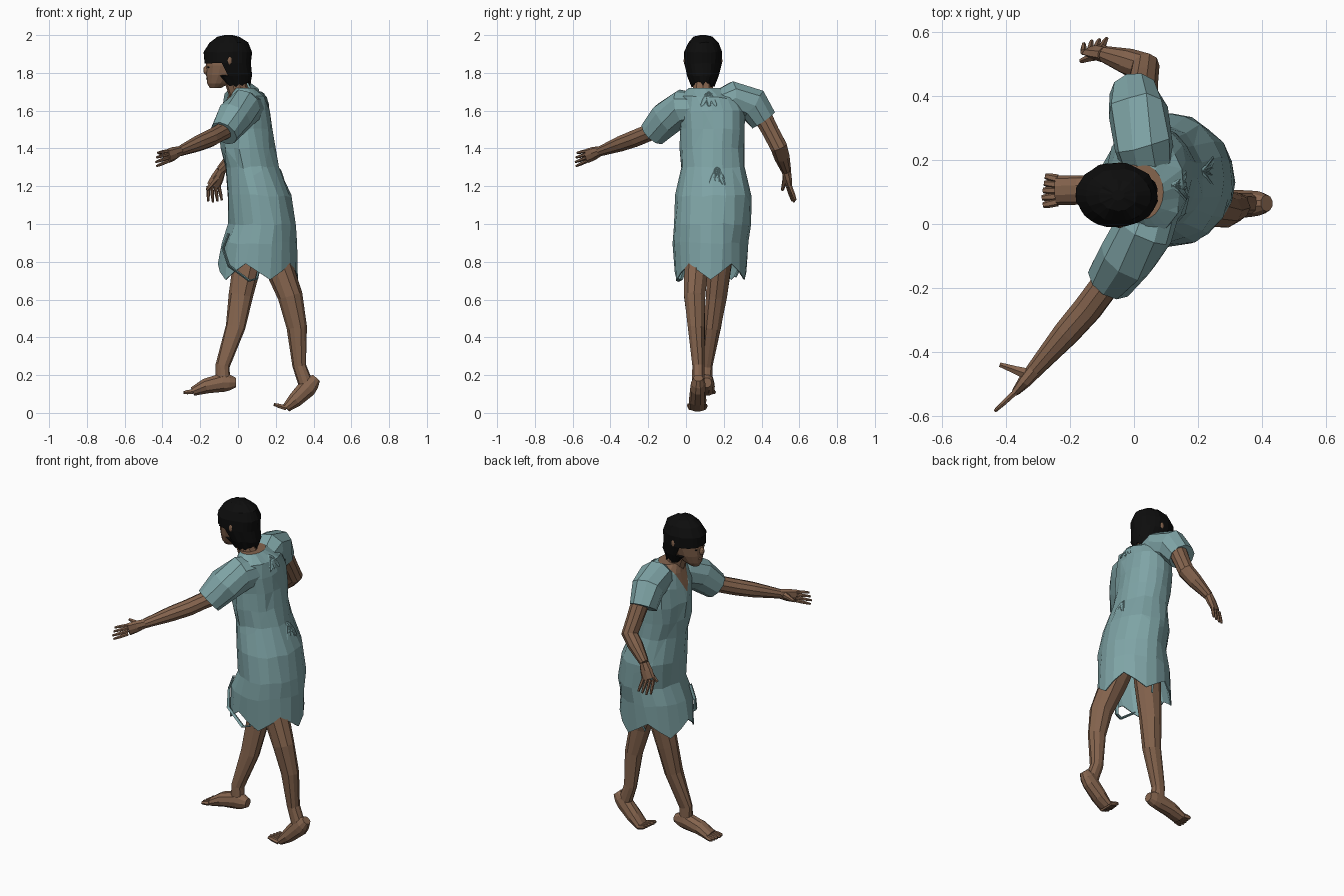
import bpy, bmesh, math, random
from mathutils import Vector

random.seed(4)
if "Cube" in bpy.data.objects:
    bpy.data.objects.remove(bpy.data.objects["Cube"], do_unlink=True)

X, Y, Z = Vector((1, 0, 0)), Vector((0, 1, 0)), Vector((0, 0, 1))
head_y = .09


def material(name, *colour):
    mat = bpy.data.materials.new(name)
    mat.use_nodes = True
    mat.diffuse_color = (*colour, 1)
    mat.node_tree.nodes["Principled BSDF"].inputs["Base Color"].default_value = (*colour, 1)
    return mat


skin = material("brown skin", .235, .128, .076)
cloth = material("pale teal cloth", .21, .37, .38)
black = material("black hair", .004, .004, .004)


def finish(name, bm, mat):
    mesh = bpy.data.meshes.new(name)
    bm.to_mesh(mesh)
    bm.free()
    mesh.materials.append(mat)
    obj = bpy.data.objects.new(name, mesh)
    bpy.context.collection.objects.link(obj)
    return obj


def loft(name, mat, path, widths, depths=None, ratio=1, side=X, sides=10,
         upright=False, jitter=0, open_base=False, shape=None):
    """Skin elliptical rings along a path; side is the direction of the widths."""
    bm = bmesh.new()
    path = [Vector(p) for p in path]
    depths = depths or [w * ratio for w in widths]
    last = len(path) - 1
    rings = []
    for i, (centre, width, depth) in enumerate(zip(path, widths, depths)):
        tangent = Z if upright else (path[min(i + 1, last)] - path[max(i - 1, 0)]).normalized()
        a = (side - tangent * side.dot(tangent)).normalized()
        b = tangent.cross(a)
        wobble = jitter if 0 < i < last else 0
        ring = []
        for k in range(sides):
            t = math.tau * k / sides
            noise = Vector([random.uniform(-wobble, wobble) for axis in "xyz"])
            ring.append(bm.verts.new(centre + a * width * math.cos(t) + b * depth * math.sin(t) + noise))
        rings.append(ring)
    for low, high in zip(rings, rings[1:]):
        for k in range(sides):
            j = (k + 1) % sides
            bm.faces.new((low[k], low[j], high[j], high[k]))
    bm.faces.new(rings[-1])
    if not open_base:
        bm.faces.new(rings[0])
    bmesh.ops.recalc_face_normals(bm, faces=bm.faces)
    if shape:
        shape(bm, rings[0])
    return finish(name, bm, mat)


def bead(name, mat, centre, size):
    bm = bmesh.new()
    bmesh.ops.create_icosphere(bm, subdivisions=2, radius=1)
    bmesh.ops.scale(bm, vec=size, verts=bm.verts)
    bmesh.ops.translate(bm, vec=centre, verts=bm.verts)
    finish(name, bm, mat)


def thicken(obj, amount):
    mod = obj.modifiers.new("thickness", "SOLIDIFY")
    mod.thickness = amount


def fan(name, base, tip, spread, count, radius):
    """A fanned row of tapered fingers or toes."""
    for i in range(count):
        offset = spread * (i - (count - 1) / 2)
        start = base + offset
        end = start.lerp(tip + offset * 1.3, 1 - abs(i - 1) * .07)
        loft(f"{name}_{i + 1}", skin, [start, start.lerp(end, .6), end],
             [radius, radius * .9, radius * .6], side=spread, sides=6)


def arm(label, shoulder, elbow, wrist, knuckle, tip, thumb, spread):
    shoulder, elbow, wrist, knuckle, tip, thumb = map(Vector, (shoulder, elbow, wrist, knuckle, tip, thumb))
    loft(label + "_arm", skin, [shoulder, shoulder.lerp(elbow, .6), elbow, elbow.lerp(wrist, .4), wrist],
         [.053, .047, .047, .043, .027])
    loft(label + "_palm", skin, [wrist, wrist.lerp(knuckle, .5), knuckle],
         [.027, .036, .038], [.026, .022, .013], side=spread, sides=8)
    fan(label + "_finger", knuckle, tip, spread, 4, .01)
    root = wrist.lerp(knuckle, .25)
    loft(label + "_thumb", skin, [root, root.lerp(thumb, .5), thumb], [.022, .014, .008],
         side=spread, sides=6)


def leg(label, hip, knee, ankle, heel, ball, tip, arch):
    hip, knee, ankle, heel, ball, tip = map(Vector, (hip, knee, ankle, heel, ball, tip))
    calf = knee.lerp(ankle, .45) + X * .015
    instep = heel.lerp(ball, .3) + Z * arch
    forefoot = heel.lerp(ball, .7) + Z * arch
    loft(label + "_leg", skin, [hip, hip.lerp(knee, .5), knee, calf, ankle, instep],
         [.08, .077, .065, .054, .038, .04], ratio=.88, jitter=.003)
    loft(label + "_foot", skin, [heel, heel.lerp(instep, .5), instep, forefoot, ball],
         [.026, .038, .041, .046, .046], [.026, .044, .052, .042, .025], side=Y)
    fan(label + "_toe", ball, tip, Y * .018, 5, .014)


# Gown body: ragged hem, and a V neckline cut into the chest
def tailor(bm, hem):
    for k, v in enumerate(hem):
        v.co.z -= .085 * math.cos(2.5 * math.tau * k / len(hem)) ** 2
    tip = Vector((0, .115, 1.555))
    for sign in (-1, 1):
        bmesh.ops.bisect_plane(bm, geom=bm.verts[:] + bm.edges[:] + bm.faces[:],
                               plane_co=tip, plane_no=(0, sign, -.5))
    for f in bm.faces:
        c = f.calc_center_median()
        in_vee = c.x < .03 and abs(c.y - tip.y) < (c.z - tip.z) / 2
        in_collar = f.normal.z > .95 and c.z > 1.7
        f.material_index = int(in_vee or in_collar)


gown = loft("gown_body", cloth, [
    (.105, .13, .79), (.115, .13, .9), (.13, .135, 1), (.11, .145, 1.15), (.075, .14, 1.3),
    (.055, .14, 1.4), (.045, .14, 1.5), (.045, .135, 1.6), (.05, .125, 1.67), (.03, .1, 1.72)],
    [.212, .2, .18, .167, .142, .142, .14, .125, .1, .062],
    [.19, .195, .204, .2, .17, .17, .175, .18, .16, .085],
    sides=20, upright=True, jitter=.007, open_base=True, shape=tailor)
gown.data.materials.append(skin)
thicken(gown, .006)

# Sleeves
for name, path in (
        ("left_sleeve", [(.07, .07, 1.61), (.035, -.02, 1.615), (-.02, -.1, 1.56), (-.075, -.175, 1.48)]),
        ("right_sleeve", [(.05, .16, 1.62), (.03, .25, 1.66), (.01, .35, 1.635), (0, .41, 1.55)])):
    loft(name, cloth, path, [.08, .097, .095, .077], jitter=.006)


# Ties: two bows down the back, and loose straps under the hem
def ribbon(name, path, width):
    loft(name, cloth, path, [width] * len(path), ratio=.5, side=Y, sides=4)


def bow(name, knot, out, drop):
    for i in range(3):
        swing = (i - 1) * .04
        path = []
        for step in range(9):
            t = math.tau * step / 8
            fall = (1 - math.cos(t)) / 2
            path.append(Vector(knot) + X * out * math.sin(t / 2)
                        + Y * (swing * fall + .012 * math.sin(t)) - Z * drop * fall)
        ribbon(f"{name}_{i + 1}", path, .006)


bow("collar_bow", (.12, .12, 1.7), .045, .08)
bow("waist_bow", (.21, .165, 1.3), .04, .1)
ribbon("front_strap", [(-.05, .03, .95), (-.08, .03, .87), (-.05, -.02, .78),
                       (.06, -.04, .7), (.1, -.03, .71), (.12, 0, .8)], .014)
ribbon("side_strap", [(.1, .29, .84), (.1, .28, .76), (.09, .26, .72)], .008)

# Neck, head and face
loft("neck", skin, [(.03, .1, 1.64), (0, head_y, 1.71), (-.03, head_y, 1.8)], [.066, .055, .055])
loft("head", skin, [(x, head_y, z) for x, z in ((-.12, 1.72), (-.105, 1.745), (-.085, 1.79),
                                                (-.07, 1.84), (-.055, 1.9), (-.05, 1.96))],
     [.03, .058, .084, .1, .105, .08], ratio=.83, sides=14, upright=True)
bead("nose", skin, (-.165, head_y, 1.815), (.02, .016, .026))
bead("lips", skin, (-.157, head_y, 1.77), (.012, .024, .01))
for label, sign in (("left", -1), ("right", 1)):
    bead(label + "_eye", black, (-.156, head_y + sign * .033, 1.83), (.006, .014, .005))
    bead(label + "_ear", skin, (-.045, head_y + sign * .09, 1.865), (.016, .013, .027))


# Hair: a cap opened out over the face, with uneven ends
def trim(bm, ends):
    for v in ends:
        v.co.z += random.uniform(-.012, .02)
    face_opening = [f for f in bm.faces
                    if f.calc_center_median().x < -.07 and f.calc_center_median().z < 1.84]
    bmesh.ops.delete(bm, geom=face_opening, context="FACES")


hair = loft("hair", black, [(x, head_y, z) for x, z in ((-.01, 1.735), (-.03, 1.785), (-.055, 1.85),
                                                        (-.055, 1.91), (-.05, 1.96), (-.05, 1.99), (-.05, 2))],
            [.075, .105, .124, .127, .102, .06, .02], ratio=.8, sides=28, upright=True,
            jitter=.003, open_base=True, shape=trim)
thicken(hair, .008)

# Left arm reaches forward with the palm upright; right arm is bent with the hand hanging
arm("left", (-.03, -.11, 1.52), (-.145, -.265, 1.455), (-.31, -.455, 1.385),
    (-.37, -.525, 1.36), (-.435, -.585, 1.34), (-.42, -.44, 1.375), Z * .018)
arm("right", (.02, .39, 1.6), (.035, .49, 1.41), (-.09, .53, 1.285),
    (-.13, .545, 1.2), (-.12, .575, 1.115), (-.165, .51, 1.18), X * .019 + Y * .005)

# Left leg trails with the heel lifted; right leg leads
leg("left", (.13, .07, 1), (.275, .045, .62), (.325, .065, .25),
    (.415, .065, .185), (.255, .06, .026), (.19, .06, .045), -.005)
leg("right", (.09, .2, 1), (.015, .16, .62), (-.08, .11, .25),
    (-.01, .11, .16), (-.24, .105, .113), (-.288, .105, .107), .015)
